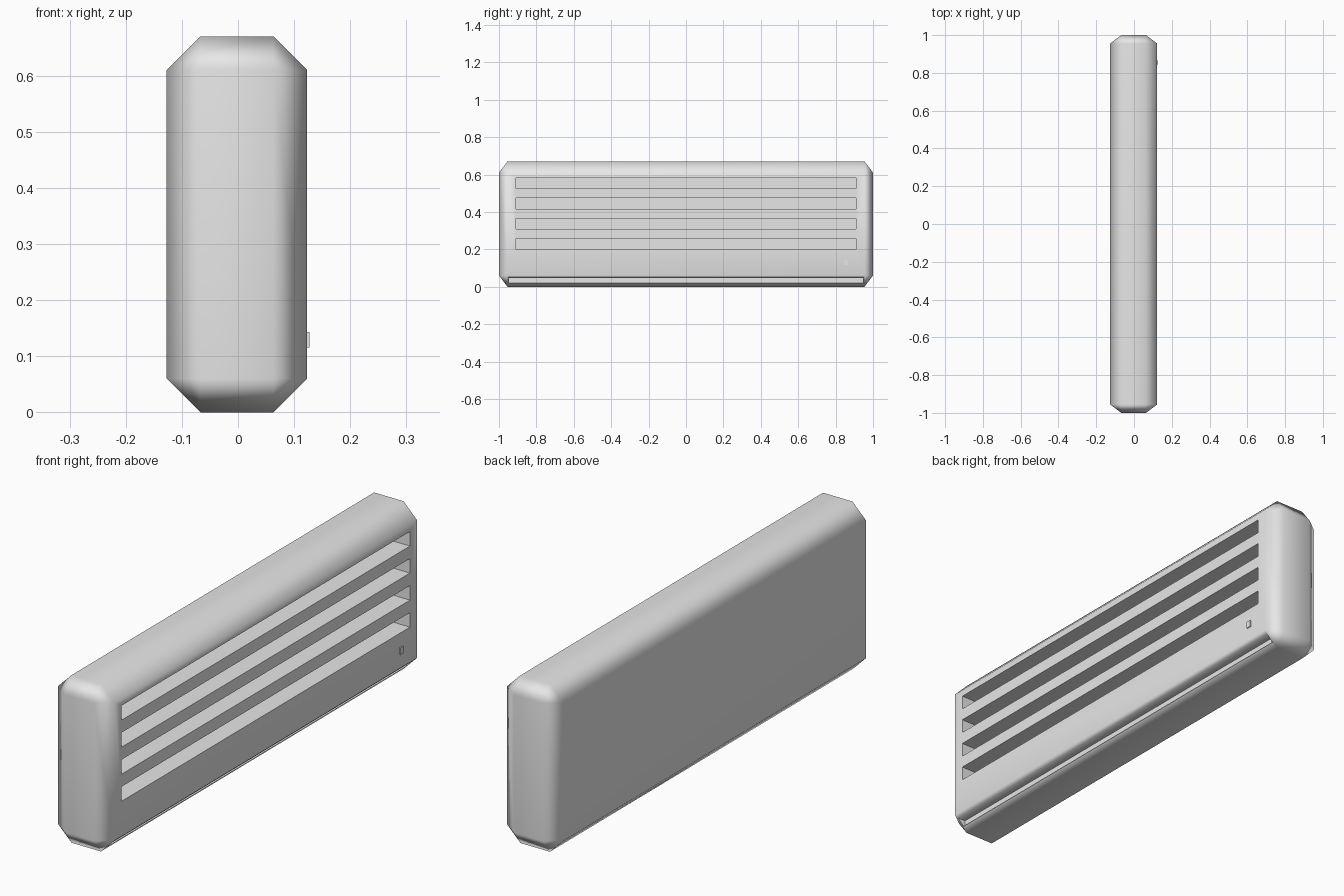
import bpy, bmesh, math
from mathutils import Matrix

cube = bpy.data.objects.get("Cube")
if cube:
    bpy.data.objects.remove(cube, do_unlink=True)

grey = bpy.data.materials.new("light grey plastic")
grey.use_nodes = True
colour = (0.8, 0.8, 0.8, 1)
grey.diffuse_color = colour
grey.node_tree.nodes["Principled BSDF"].inputs["Base Color"].default_value = colour

SIDE = 0.123      # outer face of the vented side
HEIGHT = 0.67


def box(name, low, high, bevel=0.0, squash=1.0):
    """Box between two corners; squash shortens the bevel along y."""
    size = [b - a for a, b in zip(low, high)]
    mid = [(a + b) / 2 for a, b in zip(low, high)]
    bm = bmesh.new()
    bmesh.ops.create_cube(bm, size=1)
    bmesh.ops.scale(bm, vec=(size[0], size[1] / squash, size[2]), verts=bm.verts)
    if bevel:
        bmesh.ops.bevel(bm, geom=bm.edges[:], offset=bevel, segments=1,
                        affect='EDGES')
    bmesh.ops.scale(bm, vec=(1, squash, 1), verts=bm.verts)
    bmesh.ops.transform(bm, matrix=Matrix.Translation(mid), verts=bm.verts)
    mesh = bpy.data.meshes.new(name)
    bm.to_mesh(mesh)
    bm.free()
    mesh.materials.append(grey)
    obj = bpy.data.objects.new(name, mesh)
    bpy.context.collection.objects.link(obj)
    return obj


def activate(obj):
    bpy.ops.object.select_all(action='DESELECT')
    obj.select_set(True)
    bpy.context.view_layer.objects.active = obj


def cut(target, cutter):
    cutter.hide_render = True
    mod = target.modifiers.new("cut", 'BOOLEAN')
    mod.operation = 'DIFFERENCE'
    mod.solver = 'EXACT'
    mod.object = cutter
    activate(target)
    bpy.ops.object.modifier_apply(modifier=mod.name)
    bpy.data.objects.remove(cutter, do_unlink=True)


# Chamfered casing
casing = box("casing", (-0.127, -1, 0), (SIDE, 1, HEIGHT), 0.06, 0.75)

# Four long vent slots
for i in range(4):
    z = 0.2 + i * 0.108
    cut(casing, box("slot_cutter", (SIDE - 0.1, -0.91, z), (0.2, 0.91, z + 0.058)))

# Air outlet groove along the lower chamfer
cut(casing, box("outlet_cutter", (0.075, -0.95, 0.02), (0.2, 0.95, 0.048)))

# Soft shading across the chamfers, crisp slot edges
activate(casing)
bpy.ops.object.shade_smooth_by_angle(angle=math.radians(60))
soften = casing.modifiers.new("weighted normals", 'WEIGHTED_NORMAL')
soften.keep_sharp = True

# Small indicator button
box("indicator_button", (SIDE - 0.01, 0.845, 0.115), (SIDE + 0.004, 0.865, 0.143))
